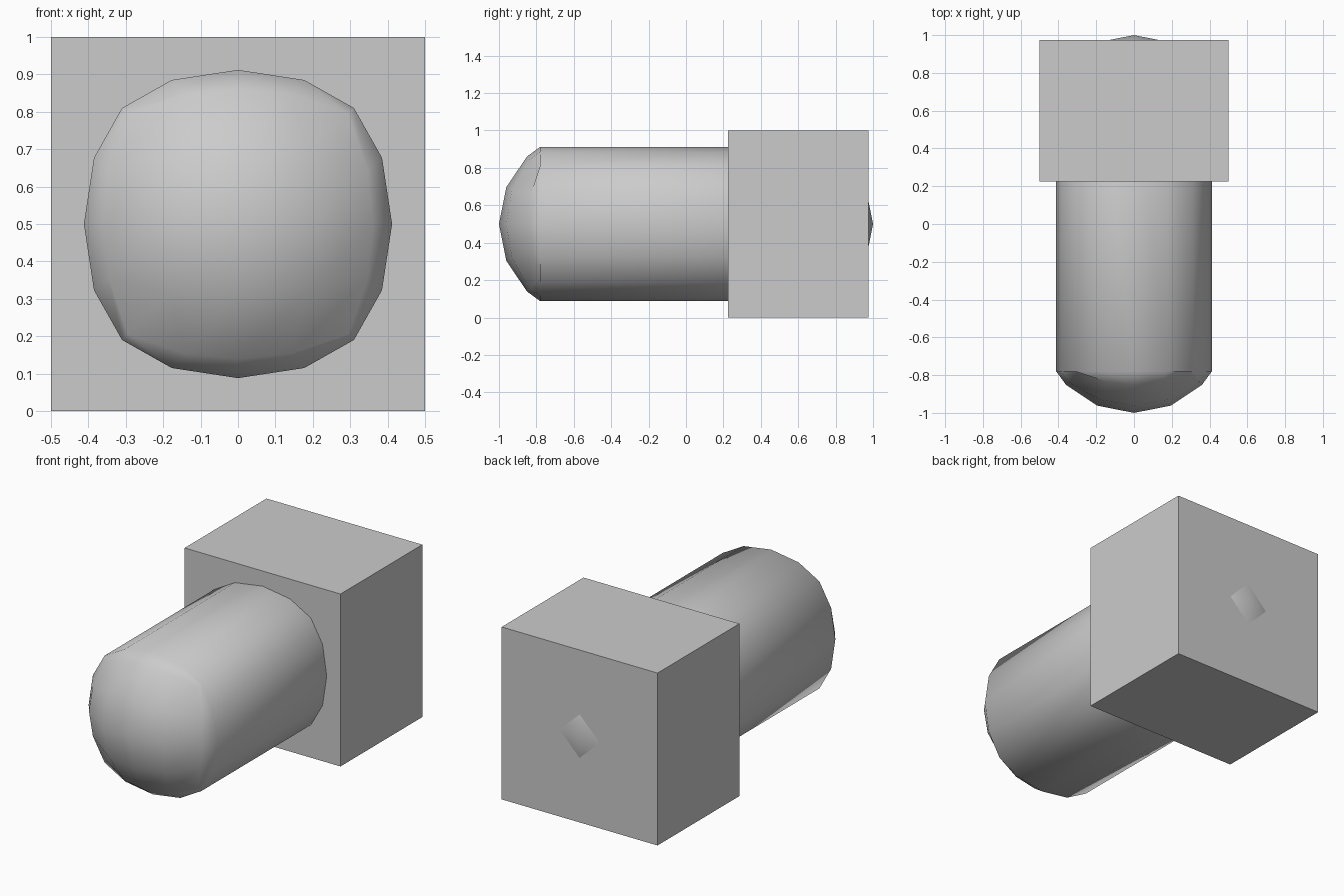
import bpy, bmesh, math

if "Cube" in bpy.data.objects:
    bpy.data.objects.remove(bpy.data.objects["Cube"])

R, CZ = 0.51, 0.5     # cap sphere radius, axis height
SEAM = 0.78           # y distance where the caps meet the straight tube


def finish(bm, name):
    bmesh.ops.recalc_face_normals(bm, faces=bm.faces)
    me = bpy.data.meshes.new(name)
    bm.to_mesh(me)
    bm.free()
    ob = bpy.data.objects.new(name, me)
    bpy.context.collection.objects.link(ob)
    return ob


# Rounded rod: quad-sphere caps joined by a straight 16-sided tube
bm = bmesh.new()
border = ([(i, -2) for i in range(-2, 2)] + [(2, j) for j in range(-2, 2)] +
          [(i, 2) for i in range(2, -2, -1)] + [(-2, j) for j in range(2, -2, -1)])


def seam_point(i, j):
    # slightly squarish outline, symmetric in both axes
    px, pz = {(2, 0): (0.412, 0), (2, 1): (0.385, 0.177), (2, 2): (0.31, 0.31),
              (1, 2): (0.177, 0.385), (0, 2): (0, 0.412)}[abs(i), abs(j)]
    return math.copysign(px, i), math.copysign(pz, j)


def bridge(a, b):
    for k in range(len(a)):
        n = (k + 1) % len(a)
        bm.faces.new((a[k], a[n], b[n], b[k]))


def cap(sign):
    grid = {}
    for i in range(-2, 3):
        for j in range(-2, 3):
            u, v = math.tan(i * math.pi / 8), math.tan(j * math.pi / 8)
            s = R / math.sqrt(u * u + v * v + 1)
            grid[i, j] = bm.verts.new((u * s, sign * (1 - R + s), CZ + v * s))
    for i in range(-2, 2):
        for j in range(-2, 2):
            bm.faces.new((grid[i, j], grid[i + 1, j], grid[i + 1, j + 1], grid[i, j + 1]))
    ring = []
    for i, j in border:
        x, z = seam_point(i, j)
        ring.append(bm.verts.new((x, sign * SEAM, CZ + z)))
    bridge([grid[p] for p in border], ring)
    return ring


bridge(cap(-1), cap(1))
rod = finish(bm, "rounded_rod")
for p in rod.data.polygons:
    p.use_smooth = True

# Square block around the rear of the rod
bm = bmesh.new()
bmesh.ops.create_cube(bm, size=1)
bmesh.ops.scale(bm, vec=(1, 0.75, 1), verts=bm.verts)
bmesh.ops.translate(bm, vec=(0, 0.6, CZ), verts=bm.verts)
finish(bm, "rear_block")
